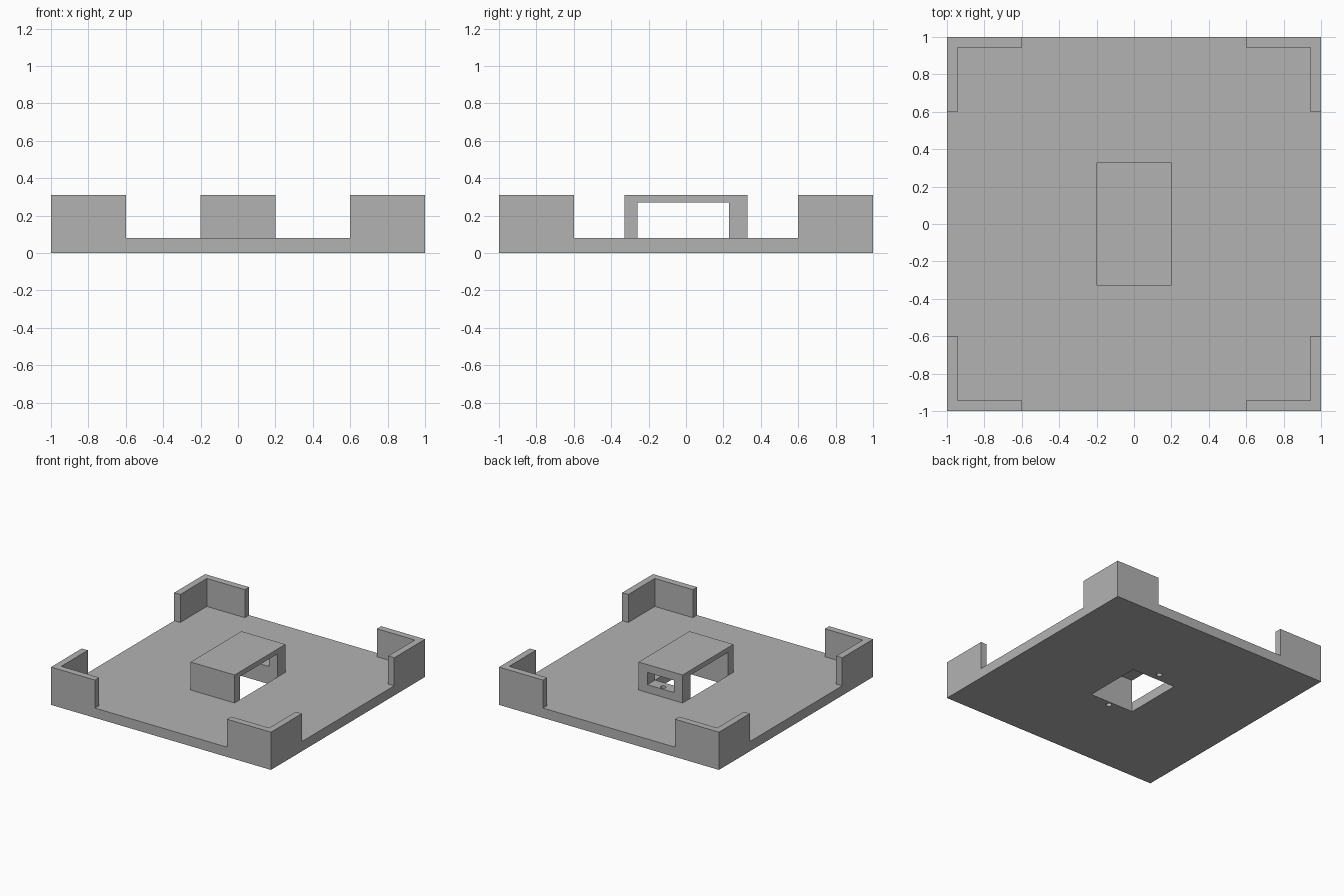
import bpy
import bmesh
from mathutils import Matrix, Vector

# Remove the default cube
cube = bpy.data.objects.get("Cube")
if cube:
    bpy.data.objects.remove(cube, do_unlink=True)

# Main sizes
FLOOR, TOP, CEILING = 0.08, 0.31, 0.27
HALF = 0.2                      # half width of the bridge
Y_OUT = 0.33                    # outer faces of the bridge
Y_FRONT, Y_BACK = -0.26, 0.23   # inner faces of the bridge

grey = bpy.data.materials.new("plain_grey")
grey.use_nodes = True
grey.diffuse_color = (0.45, 0.45, 0.45, 1)
grey.node_tree.nodes["Principled BSDF"].inputs["Base Color"].default_value = grey.diffuse_color


def finish(name, bm):
    bmesh.ops.recalc_face_normals(bm, faces=bm.faces)
    mesh = bpy.data.meshes.new(name)
    bm.to_mesh(mesh)
    bm.free()
    mesh.materials.append(grey)
    obj = bpy.data.objects.new(name, mesh)
    bpy.context.collection.objects.link(obj)
    return obj


def box(name, low, high):
    low, high = Vector(low), Vector(high)
    bm = bmesh.new()
    bmesh.ops.create_cube(bm, size=1)
    bmesh.ops.scale(bm, vec=high - low, verts=bm.verts)
    bmesh.ops.translate(bm, vec=(low + high) / 2, verts=bm.verts)
    return finish(name, bm)


def prism(name, points, push):
    bm = bmesh.new()
    face = bm.faces.new([bm.verts.new(p) for p in points])
    result = bmesh.ops.extrude_face_region(bm, geom=[face])
    moved = [v for v in result["geom"] if isinstance(v, bmesh.types.BMVert)]
    bmesh.ops.translate(bm, vec=push, verts=moved)
    return finish(name, bm)


def screw_cutter(y):
    bm = bmesh.new()
    bmesh.ops.create_cone(bm, cap_ends=True, segments=24, radius1=0.022, radius2=0.022,
                          depth=0.3, matrix=Matrix.Translation((0, y, 0.05)))
    return finish("screw_hole_cutter", bm)


def cut(target, cutters):
    bpy.context.view_layer.objects.active = target
    for cutter in cutters:
        cutter.hide_render = True
        mod = target.modifiers.new("cut", "BOOLEAN")
        mod.operation = "DIFFERENCE"
        mod.solver = "EXACT"
        mod.object = cutter
        bpy.ops.object.modifier_apply(modifier=mod.name)


# Square base and the bridge, a U-shaped side profile pushed along x
base = box("base_plate", (-1, -1, 0), (1, 1, FLOOR))
profile = [(-Y_OUT, FLOOR), (Y_FRONT, FLOOR), (Y_FRONT, CEILING), (Y_BACK, CEILING),
           (Y_BACK, FLOOR), (Y_OUT, FLOOR), (Y_OUT, TOP), (-Y_OUT, TOP)]
bridge = prism("centre_bridge", [(-HALF, y, z) for y, z in profile], (2 * HALF, 0, 0))

# Floor opening, window in the back wall, blind screw holes from below
opening = box("opening_cutter", (-HALF, Y_FRONT, -0.1), (HALF, Y_BACK, 0.2))
window = box("window_cutter", (-0.12, 0.15, 0.145), (0.12, 0.4, 0.245))
screws = [screw_cutter(y) for y in (-0.295, 0.295)]
cut(base, [opening] + screws)
cut(bridge, [window] + screws)
for cutter in [opening, window] + screws:
    bpy.data.objects.remove(cutter, do_unlink=True)

# Four L-shaped corner walls
corner = [(1, 1), (0.6, 1), (0.6, 0.945), (0.945, 0.945), (0.945, 0.6), (1, 0.6)]
for sx, side in ((1, "left"), (-1, "right")):
    for sy, end in ((1, "back"), (-1, "front")):
        prism(f"corner_wall_{end}_{side}",
              [(sx * x, sy * y, FLOOR) for x, y in corner], (0, 0, TOP - FLOOR))
